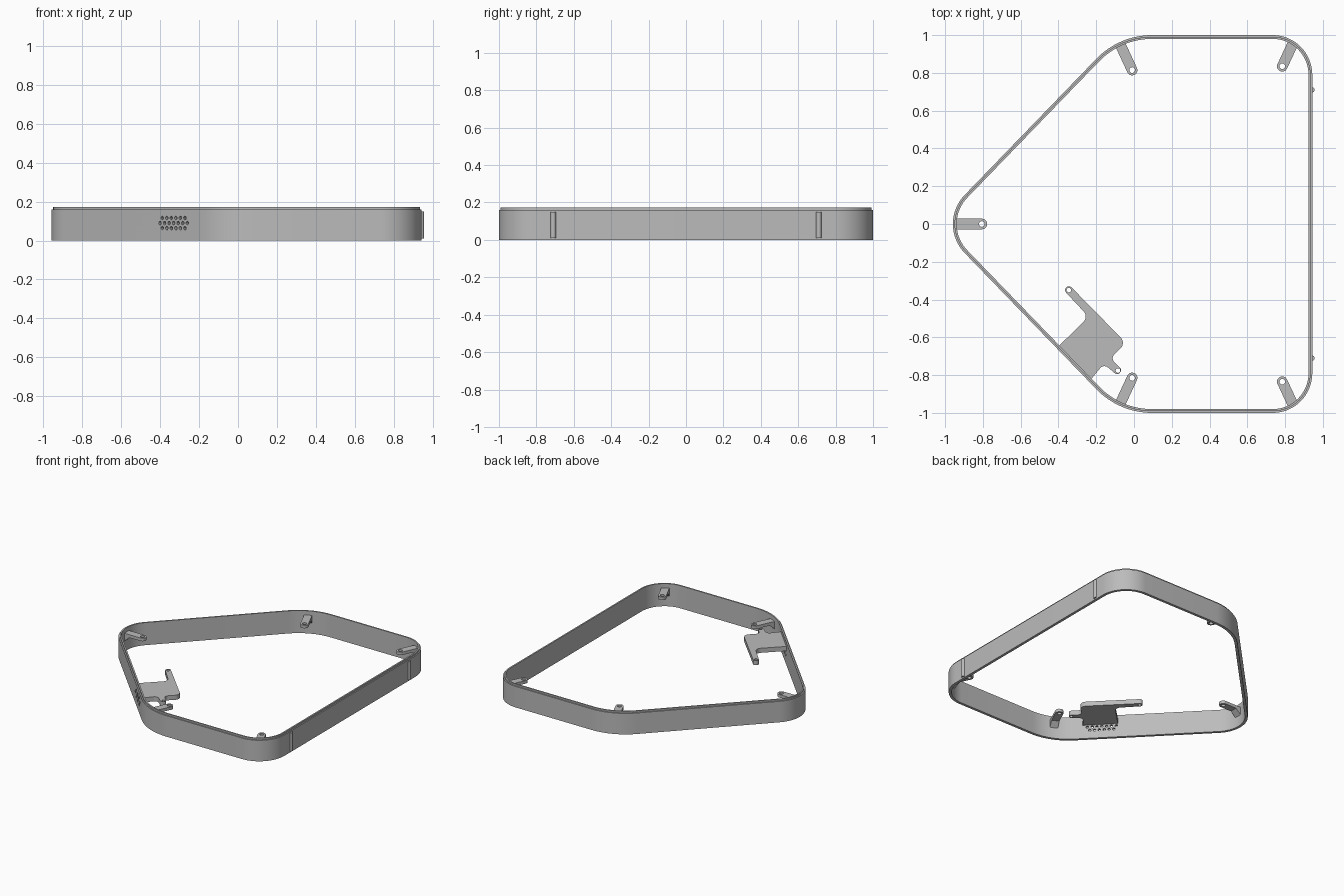
import bpy, bmesh, math
from mathutils import Vector, Matrix

if "Cube" in bpy.data.objects:
    bpy.data.objects.remove(bpy.data.objects["Cube"])

grey = bpy.data.materials.new("grey_plastic")
grey.diffuse_color = (0.5, 0.5, 0.5, 1)
grey.use_nodes = True
grey.node_tree.nodes["Principled BSDF"].inputs["Base Color"].default_value = grey.diffuse_color


def fillet(corners, inset=0.0, seg=16):
    """Round each (x, y, radius) corner; inset offsets a clockwise convex outline."""
    out, n = [], len(corners)
    for i, (x, y, r) in enumerate(corners):
        p = Vector((x, y))
        if r == 0:
            out.append(p)
            continue
        a = (Vector(corners[i - 1][:2]) - p).normalized()
        b = (Vector(corners[(i + 1) % n][:2]) - p).normalized()
        half = a.angle(b) / 2
        c = p + (a + b).normalized() * (r / math.sin(half))
        t = r / math.tan(half)
        u, v = p + a * t - c, p + b * t - c
        sweep = math.atan2(u.x * v.y - u.y * v.x, u.dot(v))
        for k in range(seg + 1):
            d = Matrix.Rotation(sweep * k / seg, 2) @ u
            out.append(c + d * ((r - inset) / r))
    return out


def finish(obj):
    obj.data.materials.clear()
    obj.data.materials.append(grey)
    bpy.ops.object.select_all(action='DESELECT')
    obj.select_set(True)
    bpy.context.view_layer.objects.active = obj
    bpy.ops.object.shade_smooth_by_angle(angle=math.radians(30))
    return obj


def from_bmesh(name, bm):
    bmesh.ops.recalc_face_normals(bm, faces=bm.faces)
    me = bpy.data.meshes.new(name)
    bm.to_mesh(me)
    bm.free()
    obj = bpy.data.objects.new(name, me)
    bpy.context.collection.objects.link(obj)
    return obj


def plate(name, outline, holes, hole_r, z0, z1):
    """Flat plate with round screw holes."""
    cu = bpy.data.curves.new(name, 'CURVE')
    cu.dimensions, cu.fill_mode, cu.extrude = '2D', 'BOTH', (z1 - z0) / 2
    loops = [outline]
    for h in holes:
        loops.append([Vector(h) + Vector((math.cos(a), math.sin(a))) * hole_r
                      for a in (math.tau * k / 20 for k in range(20))])
    for loop in loops:
        s = cu.splines.new('POLY')
        s.points.add(len(loop) - 1)
        for pt, q in zip(s.points, loop):
            pt.co = (q.x, q.y, 0, 1)
        s.use_cyclic_u = True
    obj = bpy.data.objects.new(name, cu)
    bpy.context.collection.objects.link(obj)
    obj.location.z = (z0 + z1) / 2
    bpy.ops.object.select_all(action='DESELECT')
    obj.select_set(True)
    bpy.context.view_layer.objects.active = obj
    bpy.ops.object.convert(target='MESH')
    return finish(bpy.context.view_layer.objects.active)


# Wall ring with a stepped lip along its top
frame = [(-1.045, 0, 0.22), (-0.078, 1, 0.41), (0.944, 1, 0.21),
         (0.944, -1, 0.21), (-0.078, -1, 0.41)]
section = [(0, 0), (0, 0.16), (0.009, 0.16), (0.009, 0.172), (0.02, 0.172), (0.02, 0)]
bm = bmesh.new()
rings = [[bm.verts.new((p.x, p.y, z)) for p in fillet(frame, inset)]
         for inset, z in section]
for i, ring in enumerate(rings):
    nxt = rings[(i + 1) % len(rings)]
    for k in range(len(ring)):
        m = (k + 1) % len(ring)
        bm.faces.new((ring[k], ring[m], nxt[m], nxt[k]))
wall = from_bmesh("wall_ring", bm)

# Grille holes drilled through the front diagonal wall
along = Vector((0.967, -1, 0)).normalized()
normal = Vector((along.y, -along.x, 0))
turn = normal.to_track_quat('Z', 'Y').to_matrix().to_4x4()
bm = bmesh.new()
for row, count in ((-1, 6), (0, 7), (1, 6)):
    for k in range(count):
        pos = Vector((-0.33, -0.737, 0.09 + row * 0.026)) + along * (k - (count - 1) / 2) * 0.0335
        bmesh.ops.create_cone(bm, cap_ends=True, segments=12, radius1=0.0095, radius2=0.0095,
                              depth=0.1, matrix=Matrix.Translation(pos) @ turn)
cutter = from_bmesh("grille_cutter", bm)
cutter.hide_render = True
mod = wall.modifiers.new("grille", 'BOOLEAN')
mod.operation, mod.solver, mod.object = 'DIFFERENCE', 'EXACT', cutter
bpy.context.view_layer.objects.active = wall
bpy.ops.object.modifier_apply(modifier=mod.name)
bpy.data.objects.remove(cutter)
finish(wall)


# Screw tabs, each with a wedge-shaped foot below
def tab(name, hole, root):
    h, r = Vector(hole), Vector(root)
    d = (r - h).normalized()
    s = Vector((-d.y, d.x)) * 0.028
    e = h - d * 0.028
    pts = [r + s, r - s, e - s, e + s]
    outline = fillet([(p.x, p.y, rad) for p, rad in zip(pts, (0, 0, 0.0278, 0.0278))], seg=8)
    plate(name, outline, [hole], 0.015, 0.117, 0.14)
    b = bmesh.new()
    sides = []
    for q in (s, -s):
        sides.append([b.verts.new((p.x, p.y, z)) for p, z in
                      ((r + q, 0.118), (r + q, 0.075), (r - d * 0.05 + q, 0.118))])
        b.faces.new(sides[-1])
    for k in range(3):
        m = (k + 1) % 3
        b.faces.new((sides[0][k], sides[0][m], sides[1][m], sides[1][k]))
    finish(from_bmesh(name + "_foot", b))


tab("left_tab", (-0.805, 0), (-0.945, 0))
for side, sy in (("back", 1), ("front", -1)):
    tab(side + "_middle_tab", (-0.01, 0.815 * sy), (-0.073, 0.951 * sy))
    tab(side + "_right_tab", (0.785, 0.835 * sy), (0.84, 0.953 * sy))

    # Rounded vertical ribs on the outside of the right wall
    bm = bmesh.new()
    bmesh.ops.create_cone(bm, cap_ends=True, segments=20, radius1=0.014, radius2=0.014, depth=0.14,
                          matrix=Matrix.Translation((0.942, 0.71 * sy, 0.08)))
    finish(from_bmesh(side + "_rib", bm))

# Mounting plate behind the grille
shape = [(-0.4, -0.648, 0), (-0.24, -0.491, 0.04), (-0.373, -0.349, 0.0195),
         (-0.344, -0.322, 0.0195), (-0.042, -0.63, 0.04), (-0.125, -0.71, 0.028),
         (-0.062, -0.772, 0.017), (-0.088, -0.802, 0.017), (-0.16, -0.74, 0.03),
         (-0.23, -0.825, 0)]
plate("grille_mount_plate", fillet(shape, seg=8), [(-0.345, -0.35), (-0.085, -0.776)],
      0.012, 0.105, 0.14)
